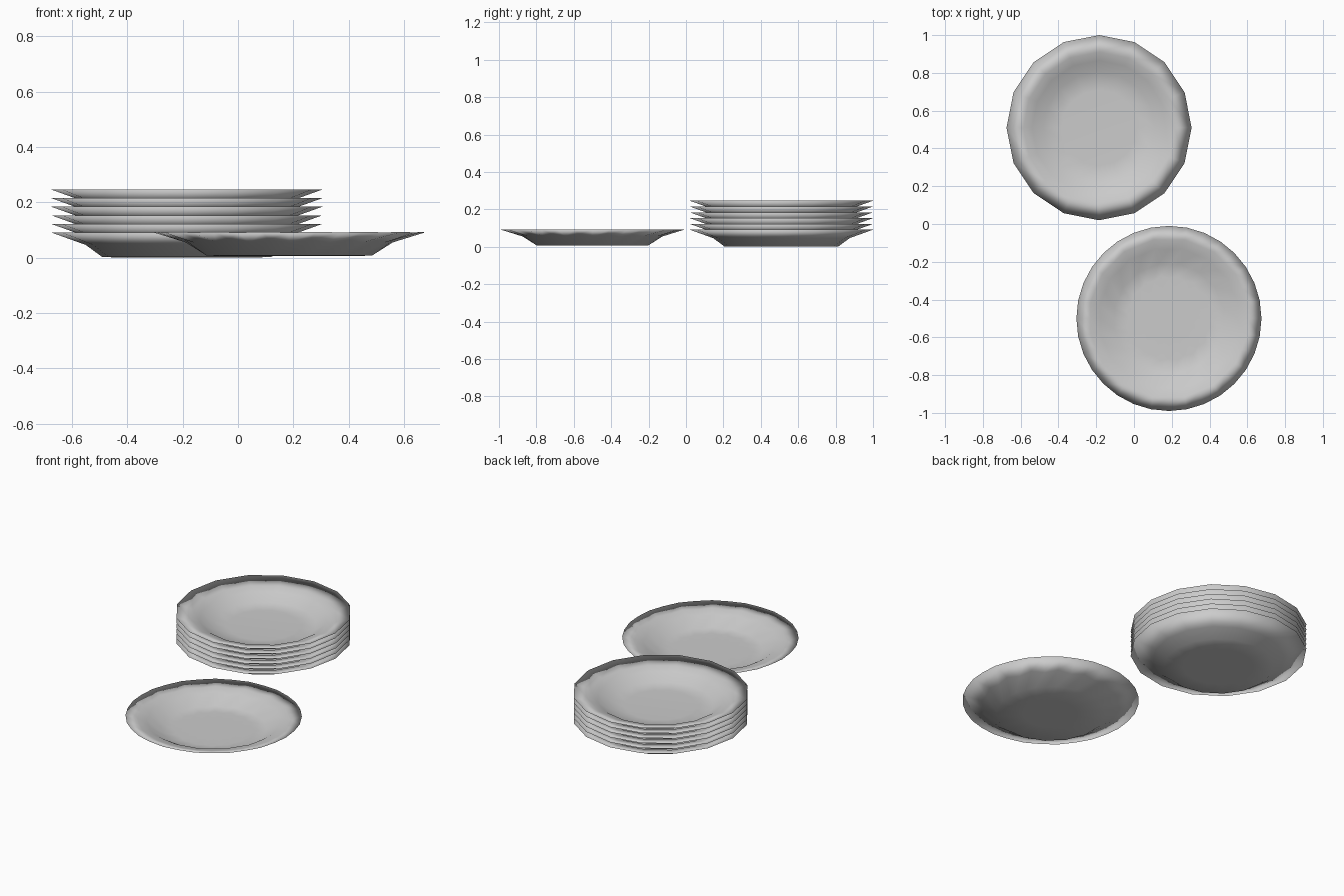
import bpy, bmesh, math

if "Cube" in bpy.data.objects:
    bpy.data.objects.remove(bpy.data.objects["Cube"])


def make_plate(name, center, sides, profile, fluting=None):
    """Lathe a closed plate from (radius, height) rings; fluting offsets odd spokes."""
    bm = bmesh.new()
    rings = []
    for k, (r, z) in enumerate(profile):
        dr, dz = fluting[k] if fluting else (0, 0)
        ring = []
        for i in range(sides):
            s = 1 if i % 2 else -1
            a = math.tau * i / sides
            rad = r + s * dr
            ring.append(bm.verts.new((rad * math.cos(a), rad * math.sin(a), z + s * dz)))
        rings.append(ring)
    for low, up in zip(rings, rings[1:]):
        for i in range(sides):
            j = (i + 1) % sides
            bm.faces.new((low[i], low[j], up[j], up[i]))
    bm.faces.new(rings[0][::-1])
    bm.faces.new(rings[-1])
    bmesh.ops.recalc_face_normals(bm, faces=bm.faces)
    mesh = bpy.data.meshes.new(name)
    bm.to_mesh(mesh)
    bm.free()
    mesh.shade_smooth()
    obj = bpy.data.objects.new(name, mesh)
    obj.location = center
    bpy.context.collection.objects.link(obj)
    return obj


# Stack of six plain sixteen-sided plates
plain = [(0.20, 0.0), (0.305, 0.002), (0.365, 0.046), (0.49, 0.091),
         (0.40, 0.066), (0.355, 0.052), (0.295, 0.012), (0.20, 0.008)]
for n in range(6):
    make_plate(f"stacked_plate_{n + 1}", (-0.185, 0.51, 0.031 * n), 16, plain)

# Single plate with a fluted wall and scalloped rim
fluted = [(0.15, 0.006), (0.30, 0.007), (0.38, 0.060), (0.49, 0.092),
          (0.42, 0.074), (0.37, 0.064), (0.29, 0.016), (0.22, 0.013), (0.13, 0.013)]
waves = [(0, 0), (0.004, 0), (0.006, 0.005), (0, 0.001),
         (0.004, 0.002), (0.006, 0.005), (0.004, 0.002), (0.008, 0.001), (0, 0)]
make_plate("fluted_plate", (0.185, -0.50, 0.0), 32, fluted, waves)
